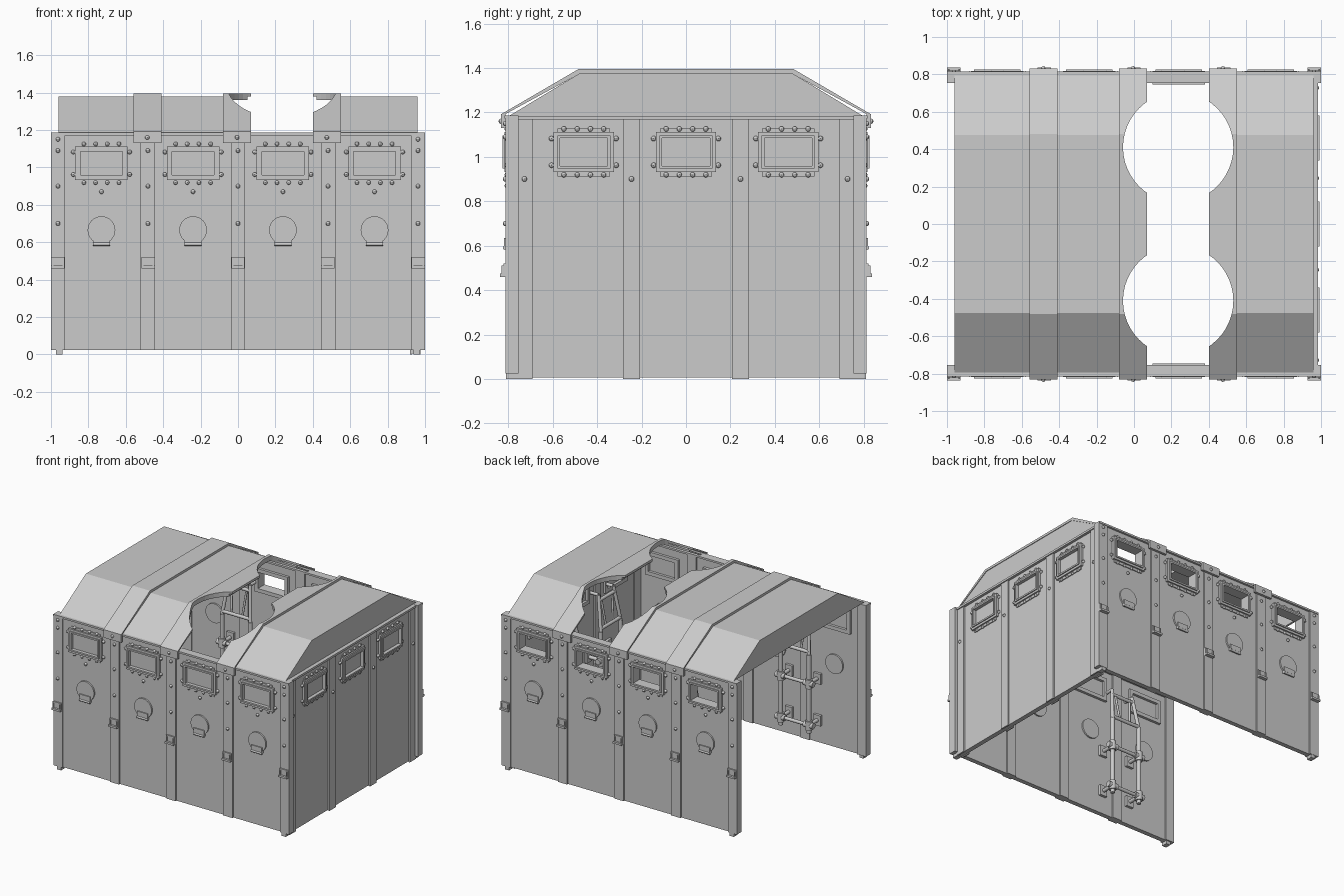
import bpy, bmesh
from math import pi
from mathutils import Vector, Matrix

if "Cube" in bpy.data.objects:
    bpy.data.objects.remove(bpy.data.objects["Cube"])

FRONT = Matrix(((1, 0, 0, 0), (0, -1, 0, -0.80), (0, 0, 1, 0), (0, 0, 0, 1)))
BACK = Matrix(((1, 0, 0, 0), (0, 1, 0, 0.80), (0, 0, 1, 0), (0, 0, 0, 1)))
RIGHT = Matrix(((0, 1, 0, 0.965), (1, 0, 0, 0), (0, 0, 1, 0), (0, 0, 0, 1)))
WORLD = Matrix.Identity(4)
# Wall-local coordinates are (along wall, outward, up)


def box(bm, x0, x1, y0, y1, z0, z1):
    m = Matrix.Translation(((x0 + x1) / 2, (y0 + y1) / 2, (z0 + z1) / 2))
    bmesh.ops.create_cube(bm, size=1, matrix=m @ Matrix.Diagonal((x1 - x0, y1 - y0, z1 - z0, 1)))


def rod(bm, a, b, r, n=12):
    a, b = Vector(a), Vector(b)
    rot = (b - a).to_track_quat('Z', 'Y').to_matrix().to_4x4()
    bmesh.ops.create_cone(bm, cap_ends=True, segments=n, radius1=r, radius2=r,
                          depth=(b - a).length, matrix=Matrix.Translation((a + b) / 2) @ rot)


def bolt(bm, u, z, v=0.005):
    bmesh.ops.create_uvsphere(bm, u_segments=8, v_segments=6, radius=0.012,
                              matrix=Matrix.Translation((u, v, z)))


def ring(bm, u, z, w, h, t, v0, v1):
    # rectangular frame with opening w x h and border t
    for s in (-1, 1):
        a, b = sorted((u + s * w / 2, u + s * (w / 2 + t)))
        box(bm, a, b, v0, v1, z - h / 2 - t, z + h / 2 + t)
        a, b = sorted((z + s * h / 2, z + s * (h / 2 + t)))
        box(bm, u - w / 2, u + w / 2, v0, v1, a, b)


def finish(name, bm, m=WORLD, smooth=False):
    bm.transform(m)
    bmesh.ops.recalc_face_normals(bm, faces=bm.faces)
    me = bpy.data.meshes.new(name)
    bm.to_mesh(me)
    bm.free()
    ob = bpy.data.objects.new(name, me)
    bpy.context.collection.objects.link(ob)
    bpy.ops.object.select_all(action='DESELECT')
    ob.select_set(True)
    bpy.context.view_layer.objects.active = ob
    if smooth:
        bpy.ops.object.shade_smooth_by_angle(angle=pi / 5)
    return ob


def cut(ob, cutter):
    mod = ob.modifiers.new("cut", 'BOOLEAN')
    mod.operation, mod.object, mod.solver = 'DIFFERENCE', cutter, 'EXACT'
    cutter.hide_render = True
    bpy.context.view_layer.objects.active = ob
    bpy.ops.object.modifier_apply(modifier=mod.name)


WZ, WH = 1.022, 0.125   # window centre height and opening height


def wall(name, m, u0, u1, z0, z1, windows, width, strips, strip_z, ladders):
    # panel with window openings
    bm = bmesh.new()
    box(bm, u0, u1, -0.035, 0, z0, z1)
    panel = finish(name + "_wall", bm, m)
    bm = bmesh.new()
    for u in windows:
        box(bm, u - width / 2, u + width / 2, -0.1, 0.1, WZ - WH / 2, WZ + WH / 2)
    cutter = finish(name + "_window_cutter", bm, m)
    cut(panel, cutter)
    bpy.data.objects.remove(cutter)
    # vertical cover strips
    bm = bmesh.new()
    for a, b in strips:
        box(bm, a, b, 0, 0.012, strip_z, z1)
        box(bm, a, b, -0.045, -0.035, strip_z, z1)
    finish(name + "_strips", bm, m)
    # window frames, outside and inside
    bm = bmesh.new()
    for u in windows:
        ring(bm, u, WZ, width, WH, 0.028, 0, 0.018)
        ring(bm, u, WZ, width, WH, 0.012, 0.018, 0.026)
        ring(bm, u, WZ, width, WH, 0.028, -0.055, -0.035)
        for s in (-1, 1):
            zc = WZ + s * (WH / 2 + 0.036)
            box(bm, u - width / 2 - 0.01, u + width / 2 + 0.01, 0, 0.007, zc - 0.012, zc + 0.008)
    finish(name + "_window_frames", bm, m)
    # bolts around windows and on the strips
    bm = bmesh.new()
    for u in windows:
        for s in (-1, 1):
            for k in (-1.5, -0.5, 0.5, 1.5):
                bolt(bm, u + k * width / 3.6, WZ + s * 0.103)
            for k in (-1, 1):
                bolt(bm, u + s * (width / 2 + 0.038), WZ + k * 0.06)
        if name != "right":
            bolt(bm, u, 0.87)
    for a, b in strips:
        for z in ((0.90,) if name == "right" else (0.70, 0.90, 1.09, 1.15)):
            bolt(bm, (a + b) / 2, z, 0.013)
    finish(name + "_bolts", bm, m, True)
    # tubular folding frames on the inside
    for u in ladders:
        bm = bmesh.new()
        for s in (-1, 1):
            x = u + s * 0.12
            rod(bm, (x, -0.15, 0.14), (x, -0.15, 0.74), 0.016)
            rod(bm, (x, -0.15, 0.74), (u + s * 0.09, -0.11, 1.0), 0.013)
            rod(bm, (u + s * 0.045, -0.14, 0.76), (u + s * 0.065, -0.115, 0.96), 0.008)
            for z in (0.20, 0.52):
                rod(bm, (x, -0.15, z), (x, -0.035, z), 0.014)
                rod(bm, (x, -0.15, z - 0.035), (x, -0.15, z + 0.035), 0.026)
                rod(bm, (x - 0.04, -0.15, z), (x + 0.04, -0.15, z), 0.022)
                box(bm, x - 0.03, x + 0.03, -0.055, -0.035, z - 0.04, z + 0.04)
            rod(bm, (u + s * 0.09, -0.11, 1.0), (u + s * 0.09, -0.035, 1.0), 0.012)
        for z, v, w in ((0.20, -0.15, 0.12), (0.52, -0.15, 0.12), (0.76, -0.148, 0.12),
                        (0.96, -0.115, 0.10)):
            rod(bm, (u - w, v, z), (u + w, v, z), 0.013)
        finish(name + "_folding_frame", bm, m, True)


side_windows = (-0.73, -0.24, 0.24, 0.73)
side_strips = ((-1, -0.925), (-0.52, -0.443), (-0.038, 0.038), (0.443, 0.52), (0.925, 1))
for name, m in (("front", FRONT), ("back", BACK)):
    wall(name, m, -1, 1, 0.025, 1.172, side_windows, 0.225, side_strips, 0.025, (-0.47,))
    # top rail and feet
    bm = bmesh.new()
    box(bm, -1, 1, -0.045, 0.016, 1.172, 1.186)
    for s in (-1, 1):
        box(bm, s * 0.955 - 0.018, s * 0.955 + 0.018, -0.035, 0.01, 0, 0.025)
    finish(name + "_rail_and_feet", bm, m)
    # round port covers with hinge flaps, visible on both faces
    bm = bmesh.new()
    for u in side_windows:
        rod(bm, (u, -0.047, 0.665), (u, 0.012, 0.665), 0.074, 32)
        box(bm, u - 0.045, u + 0.045, 0, 0.02, 0.588, 0.635)
        rod(bm, (u - 0.045, 0.016, 0.59), (u + 0.045, 0.016, 0.59), 0.009)
    finish(name + "_port_covers", bm, m, True)
    # step brackets
    bm = bmesh.new()
    for u in (-0.963, -0.481, 0, 0.481, 0.963):
        box(bm, u - 0.036, u + 0.036, 0.012, 0.022, 0.46, 0.52)
        box(bm, u - 0.036, u + 0.036, 0.012, 0.038, 0.46, 0.475)
        for s in (-1, 1):
            box(bm, u + s * 0.028 - 0.004, u + s * 0.028 + 0.004, 0.02, 0.03, 0.475, 0.51)
    finish(name + "_brackets", bm, m)

wall("right", RIGHT, -0.765, 0.765, 0.006, 1.168, (-0.46, 0, 0.46), 0.215,
     ((-0.765, -0.69), (-0.283, -0.208), (0.208, 0.283), (0.69, 0.765)), 0, (-0.25, 0.25))
bm = bmesh.new()
box(bm, 0.92, 0.985, -0.80, 0.80, 1.168, 1.184)
finish("right_rail", bm)


def shell(name, half, x0, x1):
    # hollow roof section swept along x from the right half of its profile
    loop = half + [(-y, z) for y, z in reversed(half)]
    bm = bmesh.new()
    inner = [(y * 0.978, z - (0.018 if z > 1.25 else 0)) for y, z in reversed(loop)]
    face = bm.faces.new([bm.verts.new((x0, y, z)) for y, z in loop + inner])
    ext = bmesh.ops.extrude_face_region(bm, geom=[face])
    bmesh.ops.translate(bm, vec=(x1 - x0, 0, 0),
                        verts=[g for g in ext["geom"] if isinstance(g, bmesh.types.BMVert)])
    return finish(name, bm)


# Roof panels and raised bands, with the twin round hatch openings cut out
panel = [(0.80, 1.182), (0.475, 1.378)]
band = [(0.832, 1.13), (0.832, 1.192), (0.482, 1.396)]
parts = [shell("roof_left", panel, -0.96, 0.05), shell("roof_right", panel, 0.42, 0.96),
         shell("roof_band_left", band, -0.56, -0.41), shell("roof_band_middle", band, -0.08, 0.07),
         shell("roof_band_right", band, 0.40, 0.55)]
for s in (-1, 1):
    bm = bmesh.new()
    rod(bm, (0.236, s * 0.41, 0.9), (0.236, s * 0.41, 1.7), 0.295, 48)
    cutter = finish("hatch_cutter", bm)
    for ob in (parts[0], parts[1], parts[3], parts[4]):
        cut(ob, cutter)
    bpy.data.objects.remove(cutter)

# Bolts at the band ends
bm = bmesh.new()
for x in (-0.485, -0.005, 0.475):
    for s in (-1, 1):
        bmesh.ops.create_uvsphere(bm, u_segments=8, v_segments=6, radius=0.012,
                                  matrix=Matrix.Translation((x, s * 0.832, 1.16)))
finish("band_bolts", bm, smooth=True)

# Gable plates closing both roof ends
for s, name in ((-1, "left"), (1, "right")):
    bm = bmesh.new()
    pts = [(-0.79, 1.184), (-0.47, 1.365), (0.47, 1.365), (0.79, 1.184)]
    face = bm.faces.new([bm.verts.new((s * 0.955, y, z)) for y, z in pts])
    ext = bmesh.ops.extrude_face_region(bm, geom=[face])
    bmesh.ops.translate(bm, vec=(-s * 0.015, 0, 0),
                        verts=[g for g in ext["geom"] if isinstance(g, bmesh.types.BMVert)])
    finish(name + "_gable", bm)
